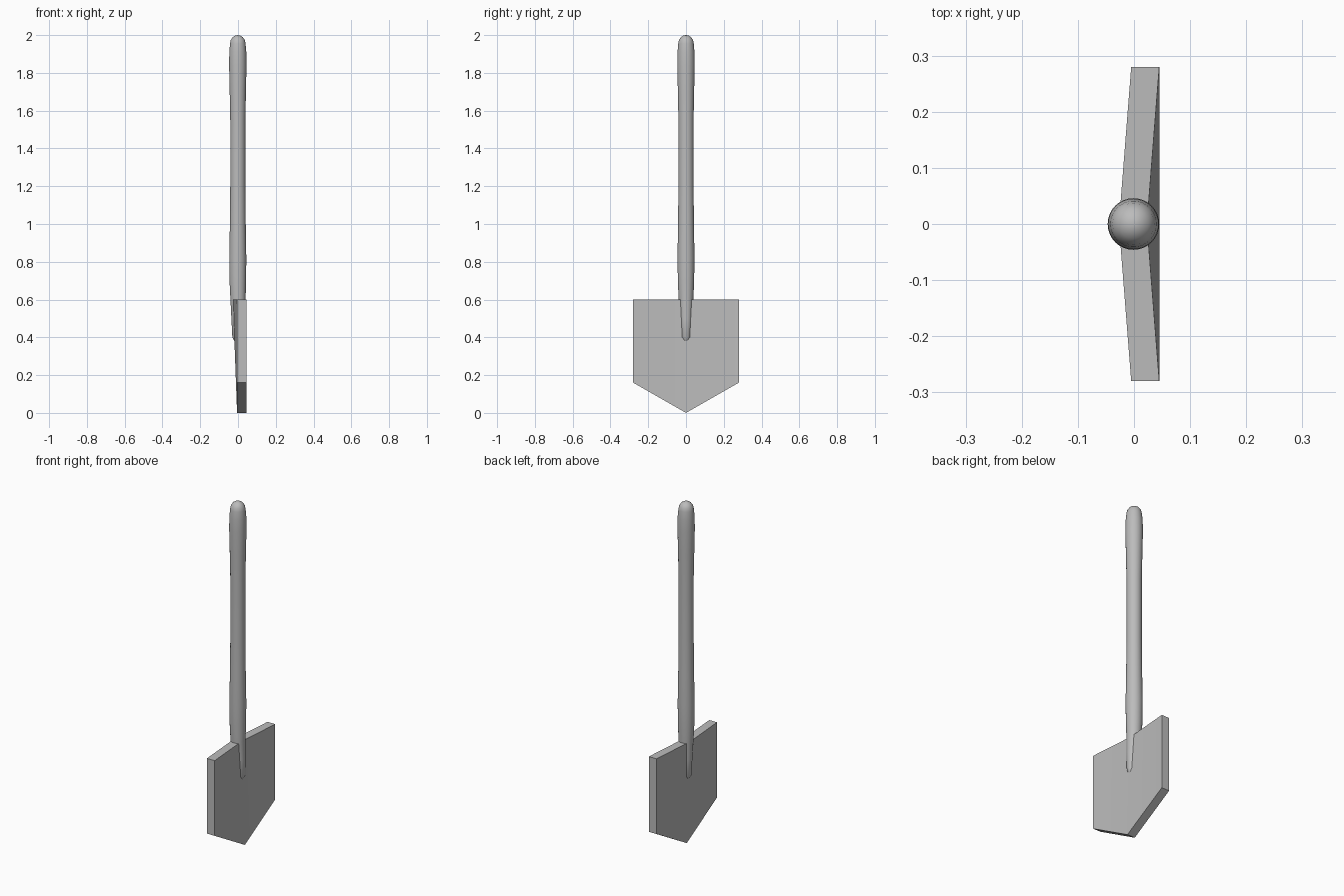
import bpy, bmesh, math

cube = bpy.data.objects.get("Cube")
if cube:
    bpy.data.objects.remove(cube, do_unlink=True)

grey = bpy.data.materials.new("plain_grey")
grey.use_nodes = True
colour = (0.5, 0.5, 0.5, 1)
grey.diffuse_color = colour
grey.node_tree.nodes["Principled BSDF"].inputs["Base Color"].default_value = colour


def finish(name, bm, angle):
    bmesh.ops.recalc_face_normals(bm, faces=bm.faces)
    mesh = bpy.data.meshes.new(name)
    bm.to_mesh(mesh)
    bm.free()
    mesh.materials.append(grey)
    obj = bpy.data.objects.new(name, mesh)
    bpy.context.collection.objects.link(obj)
    bpy.ops.object.select_all(action='DESELECT')
    obj.select_set(True)
    bpy.context.view_layer.objects.active = obj
    bpy.ops.object.shade_smooth_by_angle(angle=math.radians(angle))
    return obj


# Handle: rings of (height, x radius, y radius, x centre), from socket tip to domed grip
SIDES = 32
rings = [(0.38, 0.025, 0.018, 0.006), (0.40, 0.036, 0.029, 0.006),
         (0.50, 0.038, 0.034, 0.003), (0.60, 0.040, 0.039, 0),
         (0.70, 0.044, 0.043, -0.001), (0.82, 0.045, 0.045, -0.001),
         (1.00, 0.042, 0.042, -0.001), (1.20, 0.040, 0.040, -0.001),
         (1.55, 0.040, 0.040, -0.001), (1.70, 0.043, 0.043, -0.001),
         (1.84, 0.046, 0.046, -0.001), (1.91, 0.045, 0.045, -0.001),
         (1.955, 0.041, 0.041, -0.001)]
for step in (25, 50, 72):
    a = math.radians(step)
    r = 0.041 * math.cos(a)
    rings.append((1.955 + 0.045 * math.sin(a), r, r, -0.001))

bm = bmesh.new()
loops = []
for z, rx, ry, cx in rings:
    loops.append([bm.verts.new((cx + rx * math.cos(t), ry * math.sin(t), z))
                  for t in (math.tau * i / SIDES for i in range(SIDES))])
for low, high in zip(loops, loops[1:]):
    for i in range(SIDES):
        j = (i + 1) % SIDES
        bm.faces.new((low[i], low[j], high[j], high[i]))
bm.faces.new(loops[0])
tip = bm.verts.new((-0.001, 0, 2))
for i in range(SIDES):
    bm.faces.new((loops[-1][i], loops[-1][(i + 1) % SIDES], tip))
finish("handle", bm, 40)

# Blade: pointed plate, folded along the centre at the top and flat at the point
THICK = 0.05
top, corner = 0.6, 0.16
half = 0.28
outline = [(0, 0, -0.005), (half, corner, -0.005), (half, top, -0.005),
           (0, top, -0.027), (-half, top, -0.005), (-half, corner, -0.005)]
bm = bmesh.new()
near = [bm.verts.new((x, y, z)) for y, z, x in outline]
far = [bm.verts.new((x + THICK, y, z)) for y, z, x in outline]
for side in (near, far):
    bm.faces.new((side[0], side[1], side[2], side[3]))
    bm.faces.new((side[0], side[3], side[4], side[5]))
for i in range(len(outline)):
    j = (i + 1) % len(outline)
    bm.faces.new((near[i], near[j], far[j], far[i]))
finish("blade", bm, 30)
